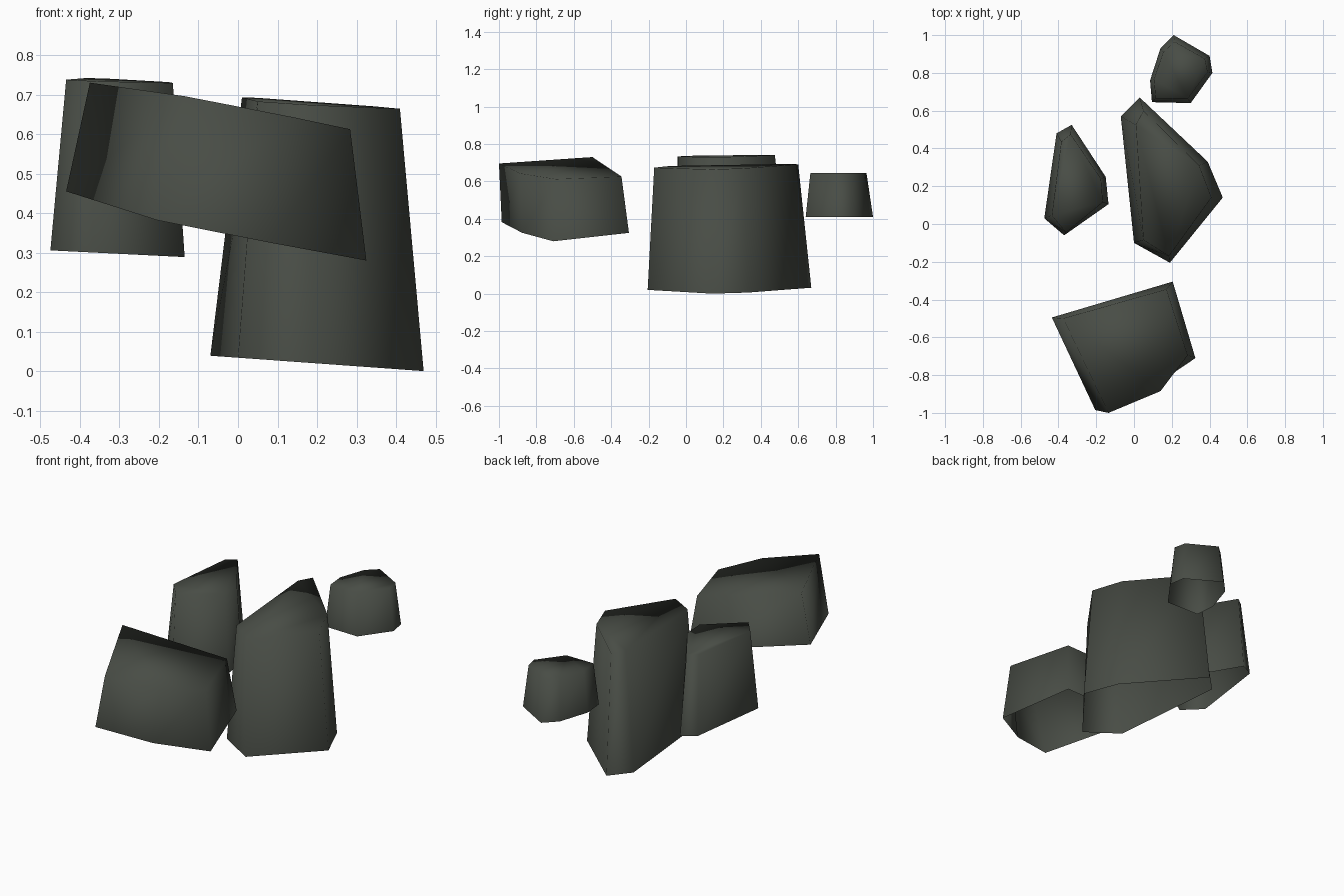
import bpy, bmesh, math

if "Cube" in bpy.data.objects:
    bpy.data.objects.remove(bpy.data.objects["Cube"])

stone = bpy.data.materials.new("dark grey green stone")
stone.diffuse_color = (0.065, 0.073, 0.06, 1)
stone.use_nodes = True
stone.node_tree.nodes["Principled BSDF"].inputs["Base Color"].default_value = stone.diffuse_color


def rock(name, bottom, top, z_bottom, z_top):
    """Tapered shell, open below; each outline lies on a plane z = c + a*x + b*y."""
    bm = bmesh.new()
    ring = lambda pts, p: [bm.verts.new((x, y, p[0] + p[1] * x + p[2] * y)) for x, y in pts]
    lo, hi = ring(bottom, z_bottom), ring(top, z_top)
    # outlines run clockwise, so reverse the cap to face up
    bm.faces.new(hi[::-1])
    n = len(lo)
    for i in range(n):
        j = (i + 1) % n
        bm.faces.new((lo[j], lo[i], hi[i], hi[j]))
    mesh = bpy.data.meshes.new(name)
    bm.to_mesh(mesh)
    bm.free()
    mesh.materials.append(stone)
    ob = bpy.data.objects.new(name, mesh)
    bpy.context.collection.objects.link(ob)
    # soft sides and upper rim
    bpy.ops.object.select_all(action='DESELECT')
    ob.select_set(True)
    bpy.context.view_layer.objects.active = ob
    bpy.ops.object.shade_smooth()
    return ob


# Tall rock standing on the ground
rock("large_rock",
     [(-.07, .57), (.03, .67), (.39, .33), (.47, .14), (.19, -.205), (0, -.10)],
     [(.01, .525), (.05, .60), (.345, .31), (.41, .14), (.185, -.17), (.05, -.085)],
     (.034, -.072, 0), (.687, -.06, .013))

# Slim rock on the left
rock("left_rock",
     [(-.475, .03), (-.41, .48), (-.33, .525), (-.15, .25), (-.135, .105), (-.37, -.06)],
     [(-.435, .045), (-.385, .435), (-.335, .475), (-.175, .24), (-.165, .115), (-.36, -.045)],
     (.282, -.05, 0), (.722, -.035, .015))

# Small rock at the back
rock("small_rock",
     [(.085, .76), (.14, .93), (.21, 1.0), (.40, .89), (.415, .80), (.30, .64), (.095, .645)],
     [(.105, .765), (.155, .91), (.215, .965), (.375, .875), (.39, .805), (.285, .665), (.115, .665)],
     (.41, 0, 0), (.645, 0, 0))

# Tilted rock at the front, leaning forward
rock("front_rock",
     [(-.435, -.495), (.205, -.305), (.325, -.71), (.08, -.876), (-.205, -.985)],
     [(-.375, -.50), (.172, -.345), (.284, -.695), (.14, -.885), (-.135, -1.0)],
     (.384, -.217, .047), (.651, -.185, -.02))
